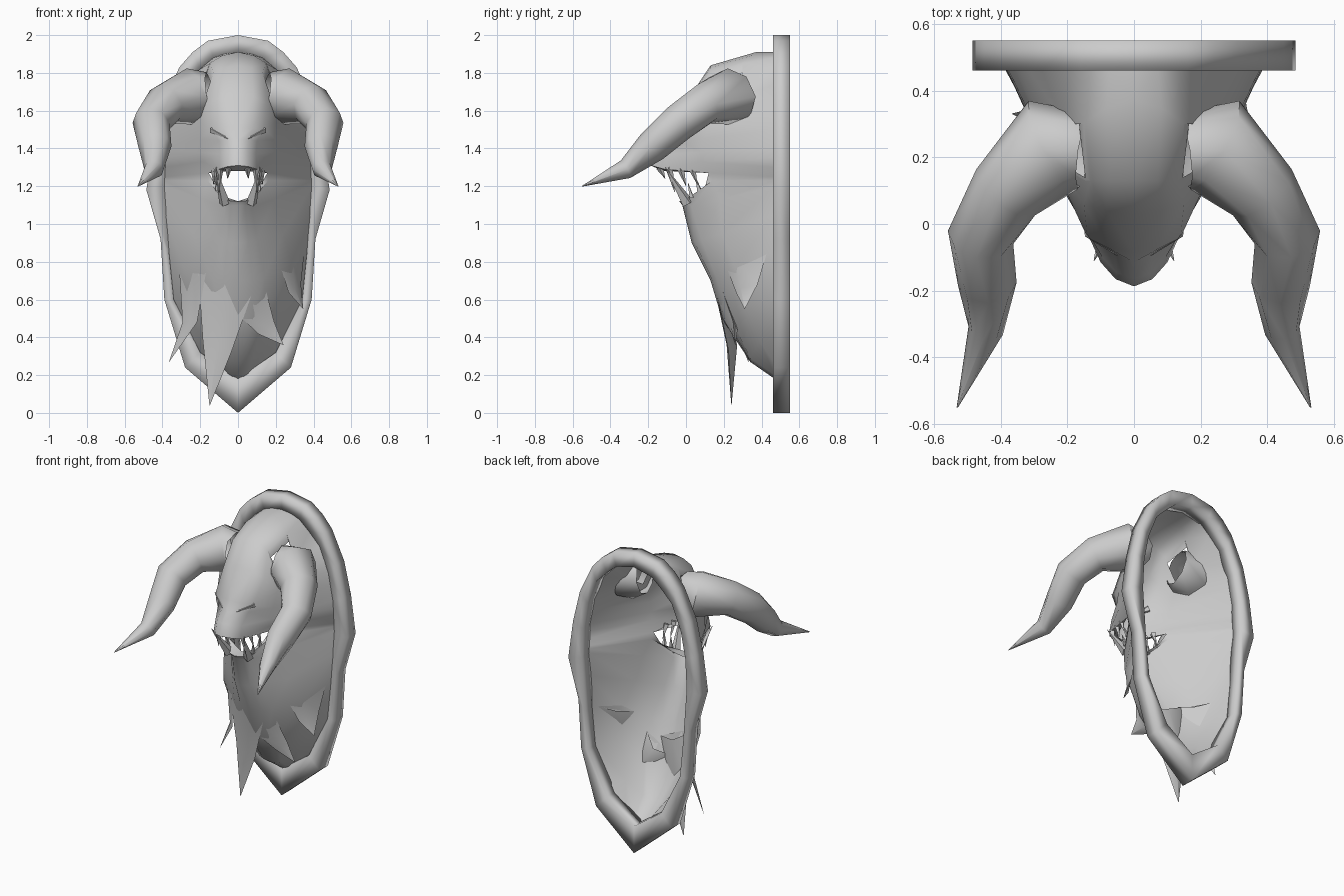
import bpy, bmesh, math
from mathutils import Vector

if "Cube" in bpy.data.objects:
    bpy.data.objects.remove(bpy.data.objects["Cube"])

grey = bpy.data.materials.new("plain_grey")
grey.diffuse_color = (0.6, 0.6, 0.6, 1)
grey.use_nodes = True
grey.node_tree.nodes["Principled BSDF"].inputs["Base Color"].default_value = grey.diffuse_color


def finish(name, bm, mirror=False, recalc=True, angle=50):
    if recalc:
        bmesh.ops.recalc_face_normals(bm, faces=bm.faces[:])
    me = bpy.data.meshes.new(name)
    bm.to_mesh(me)
    bm.free()
    me.materials.append(grey)
    ob = bpy.data.objects.new(name, me)
    bpy.context.collection.objects.link(ob)
    if mirror:
        mod = ob.modifiers.new("mirror", 'MIRROR')
        mod.use_clip = True
        mod.merge_threshold = 0.002
    bpy.ops.object.select_all(action='DESELECT')
    ob.select_set(True)
    bpy.context.view_layer.objects.active = ob
    bpy.ops.object.shade_smooth_by_angle(angle=math.radians(angle))
    return ob


def skin(bm, loops, closed=False):
    """Bridge successive point loops with quads and return the faces."""
    vs = [[bm.verts.new(p) for p in loop] for loop in loops]
    n = len(vs[0])
    grid = []
    for a, b in zip(vs, vs[1:]):
        grid.append([bm.faces.new((a[i], a[(i + 1) % n], b[(i + 1) % n], b[i]))
                     for i in range(n if closed else n - 1)])
    return grid


def spike(bm, base, tip, r, sides=4):
    base, tip = Vector(base), Vector(tip)
    d = tip - base
    m = d.to_track_quat('Z', 'Y').to_matrix().to_4x4()
    m.translation = (base + tip) / 2
    bmesh.ops.create_cone(bm, cap_ends=True, segments=sides, radius1=r,
                          radius2=0.001, depth=d.length, matrix=m)


# Oval mounting ring: (outer x, z, inner x, z) from top to bottom
RING = [(0, 2, 0, 1.91), (.16, 1.97, .13, 1.88), (.24, 1.91, .2, 1.82),
        (.31, 1.83, .28, 1.74), (.4, 1.64, .345, 1.58), (.45, 1.43, .38, 1.4),
        (.485, 1.18, .39, 1.2), (.41, .92, .365, .85), (.39, .6, .34, .6),
        (.28, .24, .2, .32), (0, 0, 0, .18)]
full = RING + [(-a, b, -c, d) for a, b, c, d in RING[-2:0:-1]]
bm = bmesh.new()
sections = [[(a, .46, b), (a, .55, b), (c, .55, d), (c, .46, d)] for a, b, c, d in full]
skin(bm, sections + sections[:1], closed=True)
bmesh.ops.remove_doubles(bm, verts=bm.verts[:], dist=1e-4)
finish("mounting_ring", bm, angle=180)

# Head and neck rows: ring edge (x, z), side and front points, centre (y, z)
HEAD = [
    (.28, 1.74, .2, .47, 1.82, .13, .47, 1.88, .47, 1.91),
    (.32, 1.66, .21, .3, 1.68, .15, .3, 1.85, .37, 1.91),
    (.345, 1.58, .2, .17, 1.60, .13, .13, 1.80, .13, 1.84),
    (.36, 1.5, .2, .13, 1.54, .15, .06, 1.64, .03, 1.69),
    (.38, 1.4, .2, .09, 1.45, .14, -.04, 1.5, -.085, 1.51),
    (.385, 1.35, .2, .08, 1.38, .10, -.03, 1.44, -.115, 1.45),
    (.388, 1.3, .19, .08, 1.33, .095, -.10, 1.37, -.165, 1.39),
    (.39, 1.25, .155, .12, 1.27, .10, -.115, 1.29, -.187, 1.31),
    (.39, 1.25, .155, .12, 1.27, .06, -.08, 1.28, -.12, 1.28)]
NECK = [
    (.39, 1.25, .155, .12, 1.27, .11, .10, 1.19, .04, 1.12),
    (.39, 1.23, .16, .14, 1.23, .075, 0, 1.13, -.035, 1.12),
    (.39, 1.2, .19, .18, 1.13, .07, .03, 1.09, -.02, 1.10),
    (.385, 1.05, .24, .19, .95, .10, .08, .92, .03, .90),
    (.365, .85, .29, .26, .77, .14, .16, .72, .13, .70),
    (.34, .6, .26, .31, .58, .14, .23, .52, .19, .50),
    (.24, .38, .17, .39, .38, .08, .34, .29, .34, .27),
    (.2, .32, .12, .47, .26, .05, .47, .2, .47, .18)]
loops = []
for r in HEAD + NECK:
    front, centre = Vector(r[5:8]), Vector((0, r[8], r[9]))
    near = front.lerp(centre, .7)        # rounds off the centre line
    near.x = front.x * .55
    loops.append([(r[0], .47, r[1]), r[2:5], front, near, centre])
bm = bmesh.new()
grid = skin(bm, loops)
# opening into the horn, and the open mouth between lip and jaw
horn_hole = grid[1][1]
bmesh.ops.inset_individual(bm, faces=[horn_hole], thickness=.045)
for v in horn_hole.verts:
    v.co += Vector((.015, 0, -.05))
bmesh.ops.delete(bm, geom=[horn_hole] + grid[len(HEAD) - 1], context='FACES')
bmesh.ops.remove_doubles(bm, verts=bm.verts[:], dist=1e-4)
body = finish("head_and_neck", bm, mirror=True, recalc=False, angle=60)

# Curved horns: path point and radius
HORN = [(.15, .22, 1.69, .115), (.245, .235, 1.675, .152), (.385, .095, 1.635, .112),
        (.46, -.04, 1.535, .10), (.44, -.18, 1.41, .088), (.445, -.32, 1.29, .053),
        (.53, -.55, 1.2, .002)]
pts = [Vector(h[:3]) for h in HORN]
loops = []
for i, p in enumerate(pts):
    t = (pts[min(i + 1, len(pts) - 1)] - pts[max(i - 1, 0)]).normalized()
    side = t.cross(Vector((0, 0, 1))).normalized()
    up = side.cross(t)
    loops.append([p + HORN[i][3] * (side * math.cos(a) + up * math.sin(a))
                  for a in (k * math.tau / 8 for k in range(8))])
bm = bmesh.new()
skin(bm, loops, closed=True)
finish("horns", bm, mirror=True, angle=60)

# Fangs of the upper jaw, teeth of the lower jaw and the long tusks
bm = bmesh.new()
for x, y, drop in ((.05, -.14, .05), (.095, -.09, .12), (.11, -.03, .09), (.125, .03, .08)):
    spike(bm, (x, y, 1.30), (x + .005, y + .03, 1.29 - drop), .02)
for x, y, z, rise in ((.09, .03, 1.14, .08), (.11, .07, 1.18, .07)):
    spike(bm, (x, y, z), (x + .015, y - .02, z + rise), .014)
spike(bm, (.07, .01, 1.11), (.12, -.11, 1.30), .032)
finish("teeth", bm, mirror=True)

# Slanted brows over the eyes
bm = bmesh.new()
spike(bm, (.135, -.02, 1.50), (.05, -.095, 1.45), .022, 5)
finish("brows", bm, mirror=True)

# Ragged fur points: left and right root (x, z), middle, tip, root depth
TATTERS = [
    ((-.21, .74), (.07, .62), (-.11, .215, .36), (-.15, .24, .04), .1),
    ((-.31, .74), (-.17, .74), (-.255, .28, .48), (-.365, .33, .27), .05),
    ((.0, .52), (.15, .64), (.15, .24, .45), (.24, .26, .36), .06),
    ((.23, .76), (.35, .84), (.30, .29, .66), (.345, .31, .55), .05)]
bpy.context.view_layer.update()
skinned = body.evaluated_get(bpy.context.evaluated_depsgraph_get())


def on_body(x, z):
    hit, place, _, _ = skinned.ray_cast(Vector((x, -2, z)), Vector((0, 1, 0)))
    return Vector((x, place.y if hit else .35, z))


bm = bmesh.new()
for (lx, lz), (rx, rz), mid, tip, depth in TATTERS:
    cx, cz = (lx + rx) / 2, (lz + rz) / 2
    root = [on_body(lx, lz), on_body(cx, cz), on_body(rx, rz)]
    root.append(root[1] + Vector((0, depth, -.02)))
    mid, tip = Vector(mid), Vector(tip)
    waist = [mid + (p - root[1]) * .55 for p in root]
    skin(bm, [root, waist, [tip + (p - root[1]) * .01 for p in root]], closed=True)
finish("fur_points", bm, angle=80)
